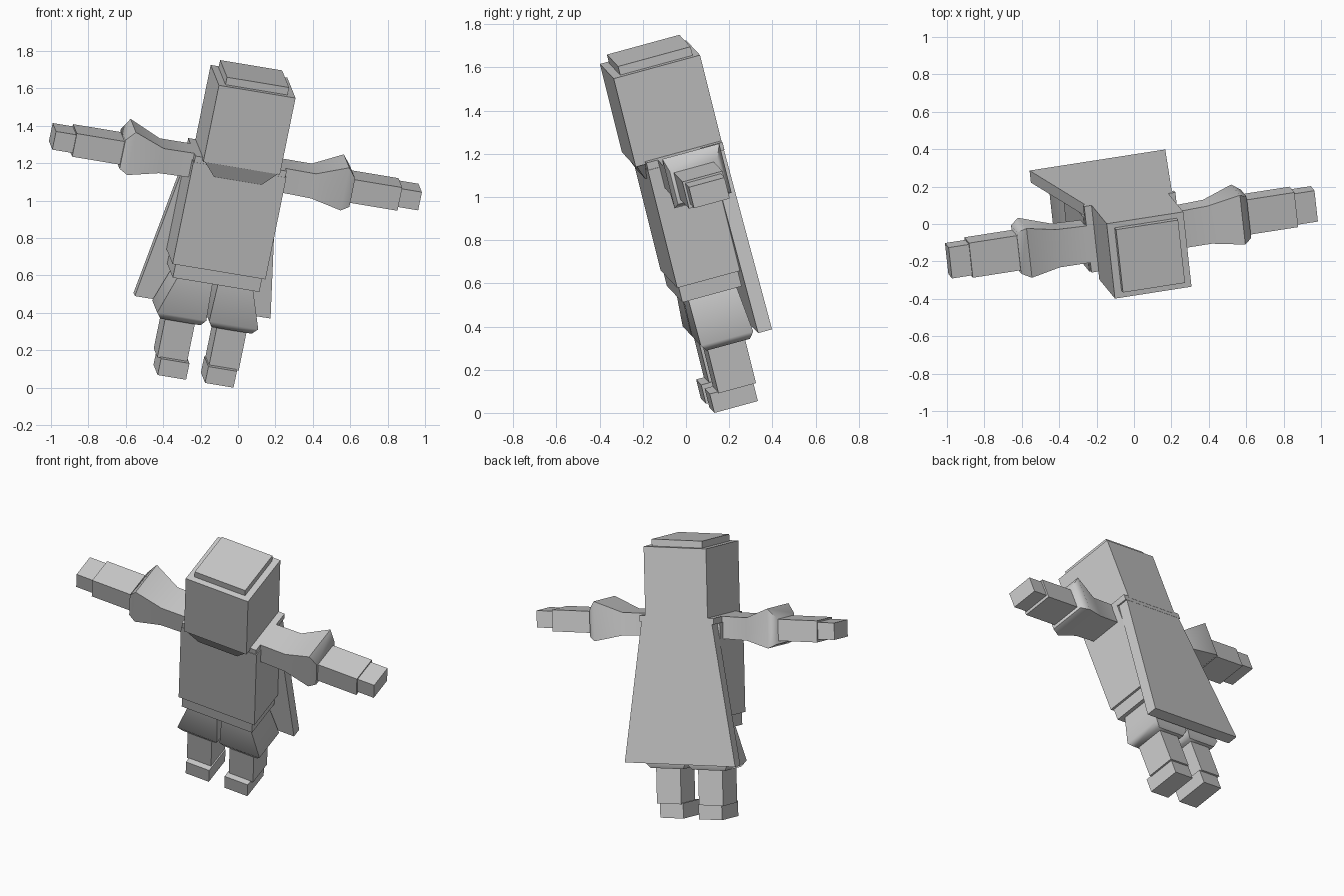
import bpy, bmesh, math
from mathutils import Vector, Matrix

if "Cube" in bpy.data.objects:
    bpy.data.objects.remove(bpy.data.objects["Cube"])

grey = bpy.data.materials.new("plain_grey")
grey.diffuse_color = (0.6, 0.6, 0.6, 1)
grey.use_nodes = True
grey.node_tree.nodes["Principled BSDF"].inputs["Base Color"].default_value = grey.diffuse_color

# Leaning pose of the whole figure
up = Vector((0.195, -0.238, 0.952)).normalized()
side = Vector((0.972, 0.155, -0.175))
side = (side - up * side.dot(up)).normalized()
back = up.cross(side)
pose = Matrix((side, back, up)).transposed().to_4x4()
CX = -0.212          # middle of the figure across
parts = []


def loft(name, axis, rings, sign=1, smooth=0):
    """Rectangular sections (pos, a0, a1, b0, b1) joined along axis x or z."""
    bm = bmesh.new()
    loops = []
    for p, a0, a1, b0, b1 in rings:
        loop = []
        for a, b in ((a0, b0), (a1, b0), (a1, b1), (a0, b1)):
            co = (p, a, b) if axis == 'x' else (a, b, p)
            loop.append(bm.verts.new((CX + sign * co[0], co[1], co[2])))
        loops.append(loop)
    for lo, hi in zip(loops, loops[1:]):
        for i in range(4):
            j = (i + 1) % 4
            bm.faces.new((lo[i], lo[j], hi[j], hi[i]))
    bm.faces.new(loops[0][::-1])
    bm.faces.new(loops[-1])
    bmesh.ops.recalc_face_normals(bm, faces=bm.faces)
    mesh = bpy.data.meshes.new(name)
    bm.to_mesh(mesh)
    bm.free()
    mesh.materials.append(grey)
    ob = bpy.data.objects.new(name, mesh)
    bpy.context.collection.objects.link(ob)
    mesh.transform(pose)
    if smooth:
        bpy.ops.object.select_all(action='DESELECT')
        ob.select_set(True)
        bpy.context.view_layer.objects.active = ob
        bpy.ops.object.shade_smooth_by_angle(angle=math.radians(smooth))
    parts.append(ob)


def box(name, x0, x1, y0, y1, z0, z1, sign=1):
    loft(name, 'z', [(z0, x0, x1, y0, y1), (z1, x0, x1, y0, y1)], sign)


# Head and flat cap
box("head", -0.21, 0.21, 0.052, 0.469, 1.187, 1.617)
box("cap", -0.17, 0.17, 0.09, 0.44, 1.617, 1.659)

# Torso, hips, shoulder plate and chin collar
box("torso", -0.255, 0.255, 0.098, 0.40, 0.593, 1.165)
box("hips", -0.237, 0.237, 0.107, 0.393, 0.517, 0.593)
box("shoulder_plate", -0.25, 0.25, 0.10, 0.468, 1.163, 1.20)
loft("chin_collar", 'z', [(1.105, -0.13, 0.13, 0.09, 0.30),
                          (1.187, -0.20, 0.20, 0.058, 0.40)], smooth=40)

# Flared cape
loft("cape", 'z', [(0.31, -0.372, 0.372, 0.40, 0.467),
                   (1.18, -0.235, 0.235, 0.40, 0.467)])

for sign, s in ((-1, "left"), (1, "right")):
    # Sleeve with flared cuff, forearm and hand
    loft(s + "_sleeve", 'x', [(0.25, 0.155, 0.36, 1.065, 1.20),
                              (0.417, 0.155, 0.365, 1.06, 1.198),
                              (0.585, 0.14, 0.415, 1.025, 1.265),
                              (0.63, 0.155, 0.385, 1.048, 1.208)], sign, 60)
    box(s + "_forearm", 0.60, 0.892, 0.172, 0.365, 1.067, 1.197, sign)
    box(s + "_hand", 0.892, 1.003, 0.183, 0.355, 1.085, 1.187, sign)
    # Flared trouser, shin and foot
    loft(s + "_trouser", 'z', [(0.27, 0.03, 0.25, 0.16, 0.37),
                               (0.305, 0.008, 0.277, 0.137, 0.39),
                               (0.52, 0.015, 0.205, 0.14, 0.372)], sign, 60)
    box(s + "_shin", 0.06, 0.223, 0.169, 0.35, 0.055, 0.28, sign)
    box(s + "_foot", 0.052, 0.208, 0.13, 0.34, -0.032, 0.06, sign)

# Rest the figure on the ground
lowest = min(v.co.z for ob in parts for v in ob.data.vertices)
for ob in parts:
    ob.data.transform(Matrix.Translation((0, 0, -lowest)))
